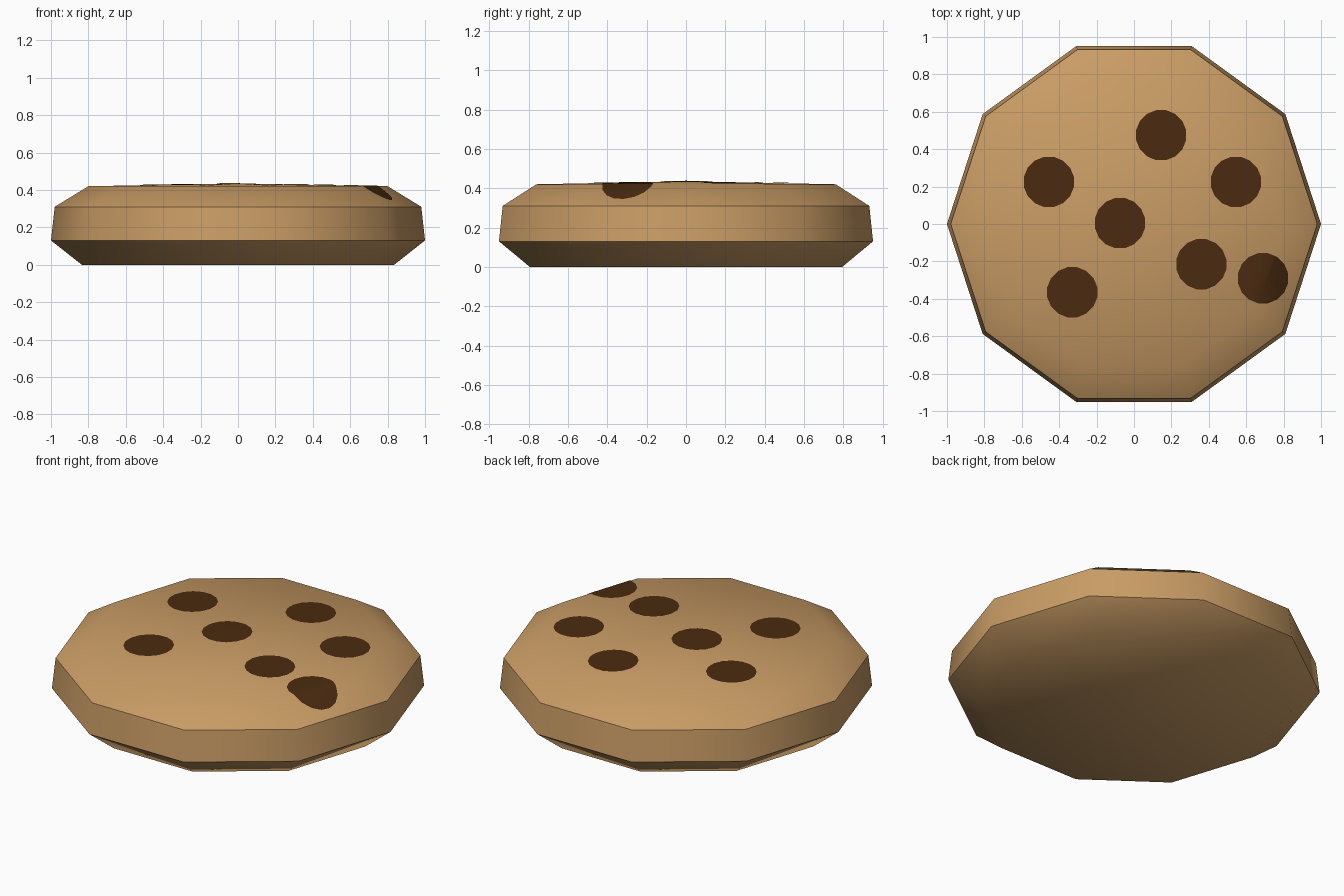
import bpy, bmesh, math
from mathutils import Vector

if "Cube" in bpy.data.objects:
    bpy.data.objects.remove(bpy.data.objects["Cube"])

SIDES = 10


def material(name, rgb):
    m = bpy.data.materials.new(name)
    m.diffuse_color = (*rgb, 1)
    m.use_nodes = True
    m.node_tree.nodes["Principled BSDF"].inputs["Base Color"].default_value = m.diffuse_color
    return m


def finish(bm, name, mat):
    mesh = bpy.data.meshes.new(name)
    bm.to_mesh(mesh)
    bm.free()
    ob = bpy.data.objects.new(name, mesh)
    bpy.context.collection.objects.link(ob)
    mesh.materials.append(mat)
    bpy.ops.object.select_all(action='DESELECT')
    ob.select_set(True)
    bpy.context.view_layer.objects.active = ob
    bpy.ops.object.shade_smooth_by_angle(angle=math.radians(42))
    return ob


def lathe(profile, peak=None, base=False):
    """Ten-sided rings from (radius, z) pairs, closed by a peak and/or a base."""
    bm = bmesh.new()
    rings = [[bm.verts.new((r * math.cos(math.tau * i / SIDES),
                            r * math.sin(math.tau * i / SIDES), z))
              for i in range(SIDES)] for r, z in profile]
    for a, b in zip(rings, rings[1:]):
        for i in range(SIDES):
            j = (i + 1) % SIDES
            bm.faces.new((a[i], a[j], b[j], b[i]))
    if peak is not None:
        top = bm.verts.new((0, 0, peak))
        for i in range(SIDES):
            bm.faces.new((rings[-1][i], rings[-1][(i + 1) % SIDES], top))
    if base:
        bm.faces.new(rings[0][::-1])
    return bm


dough = material("biscuit_brown", (0.584, 0.332, 0.130))
dark = material("dark_chocolate", (0.070, 0.024, 0.005))

# Cookie body
finish(lathe([(0.835, 0), (1.0, 0.13), (0.98, 0.31), (0.80, 0.42)], 0.435, True),
       "cookie_body", dough)

# Chocolate chips: thin patches trimmed out of the cookie's top surface
CHIPS = [(0.145, 0.475), (-0.455, 0.225), (0.545, 0.225), (-0.075, 0.005),
         (0.36, -0.215), (0.69, -0.29), (-0.33, -0.365)]
CUTS, RADIUS = 16, 0.134
for n, (x, y) in enumerate(CHIPS, 1):
    bm = lathe([(0.98, 0.31), (0.80, 0.42)], 0.435)
    for k in range(CUTS):
        a = math.tau * k / CUTS
        d = Vector((math.cos(a), math.sin(a), 0))
        bmesh.ops.bisect_plane(bm, geom=bm.verts[:] + bm.edges[:] + bm.faces[:],
                               plane_co=Vector((x, y, 0)) + d * RADIUS,
                               plane_no=d, clear_outer=True)
    bmesh.ops.translate(bm, verts=bm.verts, vec=(0, 0, 0.003))
    finish(bm, f"chocolate_chip_{n}", dark)
